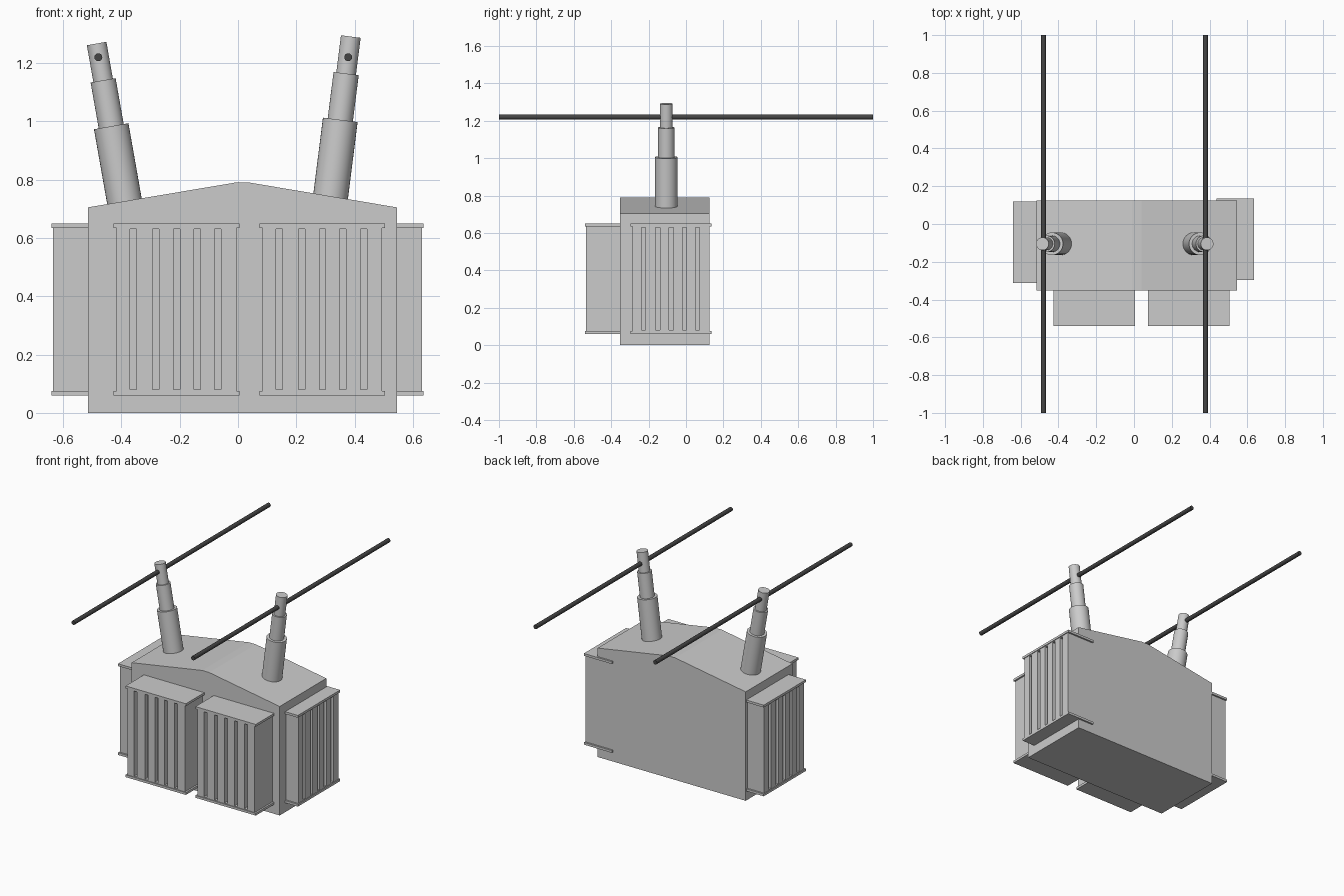
import bpy, bmesh, math
from mathutils import Matrix, Vector

if "Cube" in bpy.data.objects:
    bpy.data.objects.remove(bpy.data.objects["Cube"])


def finish(bm, name):
    bmesh.ops.recalc_face_normals(bm, faces=bm.faces)
    me = bpy.data.meshes.new(name)
    bm.to_mesh(me)
    bm.free()
    ob = bpy.data.objects.new(name, me)
    bpy.context.collection.objects.link(ob)
    return ob


def box(bm, x0, x1, y0, y1, z0, z1):
    m = Matrix.Translation(((x0 + x1) / 2, (y0 + y1) / 2, (z0 + z1) / 2)) \
        @ Matrix.Diagonal((x1 - x0, y1 - y0, z1 - z0, 1))
    bmesh.ops.create_cube(bm, size=1, matrix=m)


def smooth(ob):
    bpy.ops.object.select_all(action='DESELECT')
    ob.select_set(True)
    bpy.context.view_layer.objects.active = ob
    bpy.ops.object.shade_smooth_by_angle(angle=math.radians(35))


# tank with a shallow pitched lid: front profile extruded backwards
bm = bmesh.new()
profile = [(-0.515, 0), (0.545, 0), (0.545, 0.705), (0.04, 0.79),
           (-0.01, 0.79), (-0.515, 0.705)]
front = bm.faces.new([bm.verts.new((x, -0.352, z)) for x, z in profile])
out = bmesh.ops.extrude_face_region(bm, geom=[front], use_keep_orig=True)
verts = [v for v in out['geom'] if isinstance(v, bmesh.types.BMVert)]
bmesh.ops.translate(bm, verts=verts, vec=(0, 0.477, 0))
finish(bm, "tank")


# finned radiator, built facing -y with its outer face at y = 0
def radiator(name, x, y, turn):
    bm = bmesh.new()
    w, slot, depth = 0.205, 0.011, 0.035
    box(bm, -w, w, depth, 0.2, 0.07, 0.64)
    centres = [-0.148, -0.071, 0.001, 0.071, 0.142]
    starts = [-w] + [c + slot for c in centres]
    ends = [c - slot for c in centres] + [w]
    for a, b in zip(starts, ends):
        box(bm, a, b, 0.005, depth, 0.08, 0.63)
    # slot end rails and overhanging caps
    for z0, z1 in ((0.075, 0.08), (0.63, 0.635)):
        box(bm, -w, w, 0.005, depth, z0, z1)
    for z0, z1 in ((0.06, 0.075), (0.635, 0.65)):
        box(bm, -0.216, 0.216, 0, 0.2, z0, z1)
    ob = finish(bm, name)
    ob.location = (x, y, 0)
    ob.rotation_euler.z = math.radians(turn)


radiator("front_radiator_left", -0.211, -0.54, 0)
radiator("front_radiator_right", 0.289, -0.54, 0)
radiator("side_radiator_right", 0.636, -0.08, 90)
radiator("side_radiator_left", -0.64, -0.097, -90)


# stepped, tilted terminals: cylinders stacked along one leaning axis
def terminal(name, top, tilt):
    bm = bmesh.new()
    lean = Matrix.Translation(top) @ Matrix.Rotation(math.radians(tilt), 4, 'Y')
    for r, a, b in ((0.034, 0, 0.15), (0.0435, 0.128, 0.31), (0.06, 0.288, 0.565)):
        bmesh.ops.create_cone(bm, cap_ends=True, segments=32, radius1=r, radius2=r,
                              depth=b - a,
                              matrix=lean @ Matrix.Translation((0, 0, -(a + b) / 2)))
    smooth(finish(bm, name))


terminal("terminal_left", Vector((-0.485, -0.105, 1.267)), -10)
terminal("terminal_right", Vector((0.387, -0.105, 1.291)), 7.2)

# dark cables running front to back through the terminals
dark = bpy.data.materials.new("dark_cable")
dark.diffuse_color = (0.06, 0.06, 0.06, 1)
dark.use_nodes = True
dark.node_tree.nodes["Principled BSDF"].inputs["Base Color"].default_value = dark.diffuse_color
for name, x in (("cable_left", -0.479), ("cable_right", 0.378)):
    bm = bmesh.new()
    bmesh.ops.create_cone(bm, cap_ends=True, segments=16, radius1=0.0135,
                          radius2=0.0135, depth=2,
                          matrix=Matrix.Translation((x, 0, 1.22))
                          @ Matrix.Rotation(math.pi / 2, 4, 'X'))
    ob = finish(bm, name)
    ob.data.materials.append(dark)
    smooth(ob)
